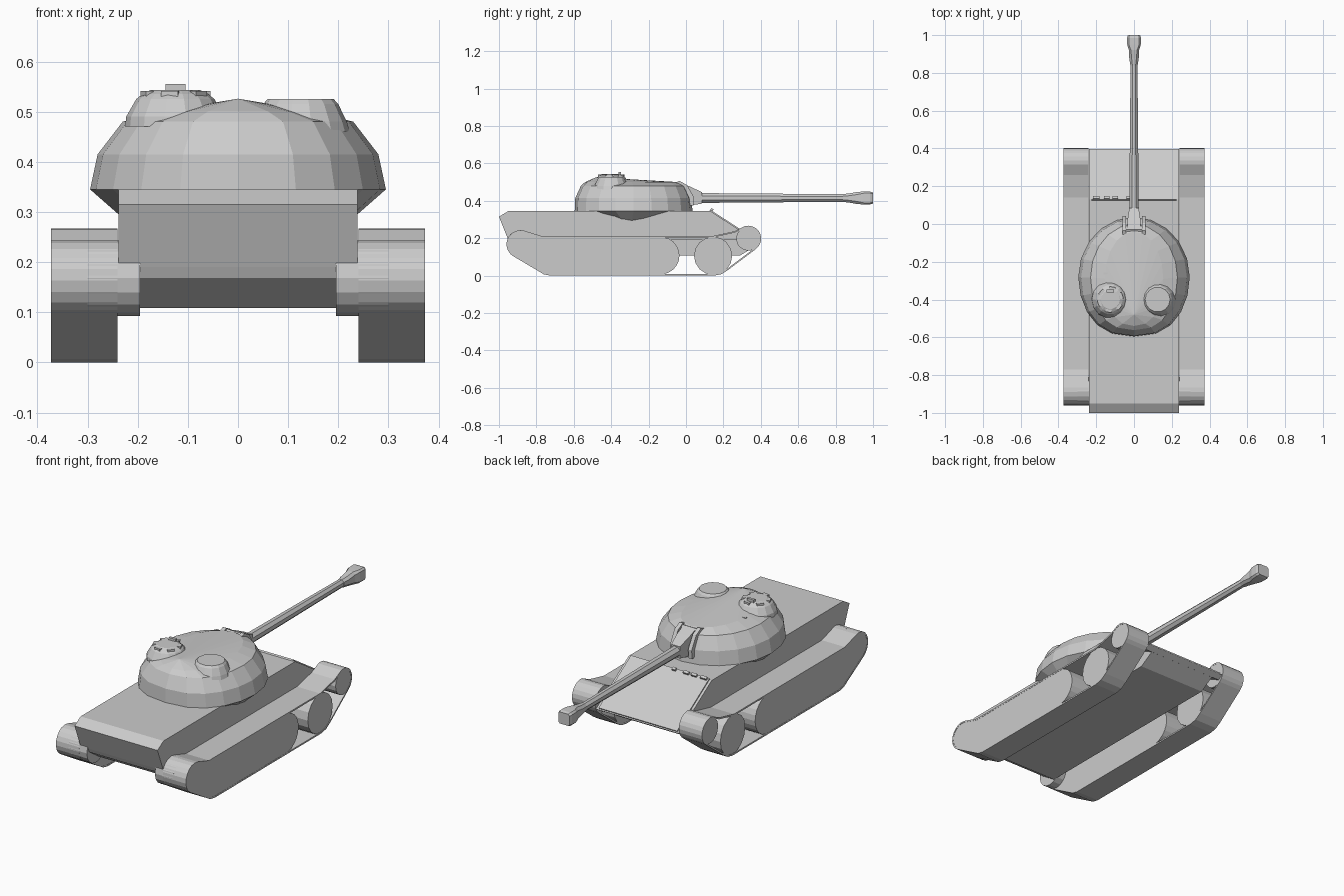
import bpy, bmesh
from math import sin, cos, pi, radians, copysign
from mathutils import Vector, Matrix

if "Cube" in bpy.data.objects:
    bpy.data.objects.remove(bpy.data.objects["Cube"])


def make(name, verts, faces, mirror=False):
    me = bpy.data.meshes.new(name)
    me.from_pydata([tuple(v) for v in verts], [], faces)
    bm = bmesh.new()
    bm.from_mesh(me)
    bmesh.ops.recalc_face_normals(bm, faces=bm.faces)
    bm.to_mesh(me)
    bm.free()
    ob = bpy.data.objects.new(name, me)
    bpy.context.collection.objects.link(ob)
    if mirror:
        ob.modifiers.new("mirror", 'MIRROR')
    return ob


def loft(name, rings, mirror=False, caps=True):
    n = len(rings[0])
    verts = [v for r in rings for v in r]
    faces = [(k*n+i, k*n+(i+1) % n, (k+1)*n+(i+1) % n, (k+1)*n+i)
             for k in range(len(rings)-1) for i in range(n)]
    if caps:
        faces += [tuple(range(n)), tuple(range((len(rings)-1)*n, len(rings)*n))]
    return make(name, verts, faces, mirror)


def side_extrude(name, yz, x0, x1, mirror=False, caps=True):
    return loft(name, [[(x, y, z) for y, z in yz] for x in (x0, x1)], mirror, caps)


def arc(cy, cz, r, a0, a1, n):
    return [(cy + r*cos(radians(a0+(a1-a0)*i/n)), cz + r*sin(radians(a0+(a1-a0)*i/n)))
            for i in range(n+1)]


def disc(cx, cy, z, r, n=14):
    return [(cx + r*cos(2*pi*i/n), cy + r*sin(2*pi*i/n), z) for i in range(n)]


def box(name, loc, size, rz=0, rx=0):
    s = [Vector((x, y, z)) for x in (-.5, .5) for y in (-.5, .5) for z in (-.5, .5)]
    m = Matrix.Rotation(rz, 3, 'Z') @ Matrix.Rotation(rx, 3, 'X')
    v = [m @ Vector((p.x*size[0], p.y*size[1], p.z*size[2])) + Vector(loc) for p in s]
    f = [(0, 1, 3, 2), (4, 5, 7, 6), (0, 1, 5, 4), (2, 3, 7, 6), (0, 2, 6, 4), (1, 3, 7, 5)]
    return make(name, v, f)


# Hull: wide upper body and narrower belly
side_extrude("upper_hull", [(-1, .315), (-.95, .345), (.13, .345), (.398, .172), (.37, .155),
                            (.3, .19), (-.95, .19)], -.238, .238)
side_extrude("belly", [(-.95, .19), (-.94, .168), (-.85, .108), (.29, .108), (.395, .171),
                       (.36, .19)], -.195, .195)
# Sloped front plate with vision blocks along its top edge
side_extrude("front_plate", [(.125, .345), (.13, .352), (.395, .181), (.39, .172)], -.225, .225)
for x, w in ((-.2, .035), (-.145, .03), (-.1, .03), (-.03, .02)):
    box("vision_block", (x, .138, .351), (w, .014, .016), rx=-.55)

# Track band: rear wheel, bottom run, front wheel, sagging top run
REAR, FRONT = (-.885, .168, .075), (.333, .198, .069)
rear_arc = arc(*REAR, 75, 238, 9)
bottom = [(-.76, .007), (-.725, 0), (.15, 0), (.19, .008), (.225, .03)]
loop = rear_arc + bottom + arc(*FRONT, -52, 105, 9) + [(.26, .238), (.14, .211), (-.77, .211)]
band = side_extrude("track_band", loop, .24, .373, True, caps=False)
sol = band.modifiers.new("thickness", 'SOLIDIFY')
sol.thickness = .008
sol.offset = -1

# Merged running gear, ending in a wheel edge before the open gap
gear = rear_arc + bottom[:2] + [(-.135, 0)] + arc(-.135, .107, .1, -80, 80, 10) \
    + [(-.135, .211), (-.77, .211)]
side_extrude("running_gear", gear, .241, .372, True)

# Free wheels
side_extrude("front_road_wheel", arc(.145, .106, .102, 0, 337.5, 15), .241, .37, True)
side_extrude("front_idler", arc(.333, .198, .065, 0, 337.5, 15), .241, .372, True)
side_extrude("rear_drive_hub", arc(*REAR, 0, 337.5, 15), .195, .3, True)


# Cast turret: egg-shaped rings, squarer at the rear, with a fanned roof
def egg(z, hx, y0, y1, n=20):
    cy, hy = (y0+y1)/2, (y1-y0)/2
    out = []
    for i in range(n):
        a = 2*pi*i/n
        c, s = cos(a), sin(a)
        p = .8 if s < 0 else 1
        out.append((hx*copysign(abs(c)**p, c), cy + hy*s, z))
    return out


rings = [egg(.295, .238, -.45, -.13), egg(.345, .295, -.595, .035), egg(.415, .28, -.592, .028),
         egg(.48, .23, -.562, -.002), egg(.5, .155, -.54, -.04)]
n = 20
verts = [v for r in rings for v in r] + [(0, -.48, .526)]
faces = [(k*n+i, k*n+(i+1) % n, (k+1)*n+(i+1) % n, (k+1)*n+i) for k in range(4) for i in range(n)]
faces += [(4*n+i, 4*n+(i+1) % n, 5*n) for i in range(n)] + [tuple(range(n))]
make("turret", verts, faces)

# Commander cupola with periscopes, and loader hatch
cx, cy = -.125, -.4
loft("cupola", [disc(cx, cy, .47, .1), disc(cx, cy, .49, .098), disc(cx, cy, .525, .078),
                disc(cx, cy, .535, .066), disc(cx, cy, .543, .05)])
for a in range(20, 380, 60):
    t = radians(a)
    box("periscope", (cx+.06*cos(t), cy+.06*sin(t), .534), (.016, .034, .015), rz=t)
box("cupola_sight", (cx, cy+.045, .547), (.04, .014, .016))
loft("loader_hatch", [disc(.125, cy, .46, .098), disc(.125, cy, .48, .092),
                      disc(.125, cy, .515, .075), disc(.125, cy, .525, .066)])
box("roof_sight", (-.15, -.262, .492), (.024, .012, .02))

# Gun mount: side cheeks, back plate and tapered sleeve
for s in (-1, 1):
    side_extrude("mount_cheek", [(-.08, .49), (-.035, .506), (.005, .485), (.042, .42), (.04, .375),
                                 (-.03, .37)], s*.042, s*.062)
side_extrude("mount_plate", [(-.08, .48), (-.03, .5), (.025, .43), (.03, .375), (-.03, .37)],
             -.05, .05)


def rect(y, hx, z0, z1):
    return [(-hx, y, z0), (hx, y, z0), (hx, y, z1), (-hx, y, z1)]


loft("gun_sleeve", [rect(-.03, .036, .375, .497), rect(.02, .035, .375, .477),
                    rect(.085, .025, .385, .446)])


# Barrel with flared muzzle brake
def oct_ring(y, hx, hz, k):
    z = .415
    return [(px*hx, y, z+pz*hz) for px, pz in ((1, -k), (1, k), (k, 1), (-k, 1), (-1, k), (-1, -k),
                                               (-k, -1), (k, -1))]


loft("barrel", [oct_ring(.02, .026, .027, .41), oct_ring(.1, .025, .026, .41),
                oct_ring(.87, .018, .02, .41)])
loft("muzzle_brake", [oct_ring(.84, .019, .021, .45), oct_ring(.875, .025, .025, .5),
                      oct_ring(.92, .027, .033, .6), oct_ring(.95, .036, .034, .75),
                      oct_ring(.985, .037, .034, .75), oct_ring(1, .032, .03, .75)])
